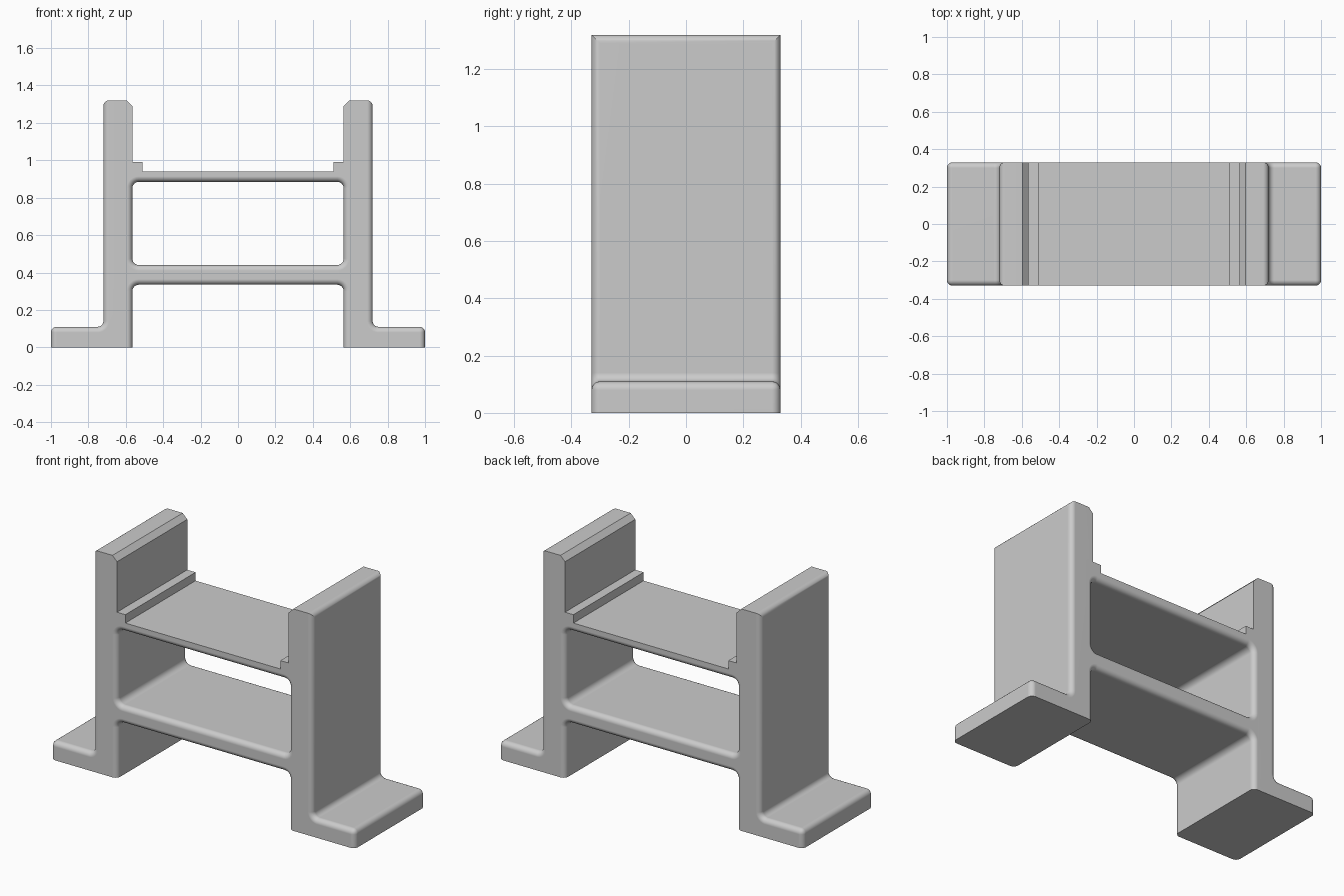
import bpy
import bmesh
from math import sin, cos, pi, radians
from mathutils import Vector

if "Cube" in bpy.data.objects:
    bpy.data.objects.remove(bpy.data.objects["Cube"])

HALF_DEPTH = 0.33
ROUND = 0.03
ARC_STEPS = 6

# One flat grey for the whole casting
grey = bpy.data.materials.new("plain grey")
grey.use_nodes = True
colour = (0.6, 0.6, 0.6, 1)
grey.diffuse_color = colour
grey.node_tree.nodes["Principled BSDF"].inputs["Base Color"].default_value = colour

# Half section: x, z, fillet radius, whether the face edge that follows is rounded
SECTION = [
    (0, 0.94, 0, False),          # upper shelf and ledge
    (0.51, 0.94, 0, False),
    (0.51, 0.99, 0, False),
    (0.565, 0.99, 0, False),
    (0.565, 1.29, 0, False),      # chamfered post top
    (0.595, 1.32, 0, False),
    (0.72, 1.32, 0, True),        # outer wall and foot
    (0.72, 0.11, 0.03, True),
    (1, 0.11, 0, True),
    (1, 0, 0, False),
    (0.565, 0, 0, True),          # inside of the leg
    (0.565, 0.335, 0.035, True),
    (0, 0.335, 0, False),
    (0, 0.44, 0, True),           # window
    (0.565, 0.44, 0.035, True),
    (0.565, 0.885, 0.035, True),
    (0, 0.885, 0, False),
]
ROUNDED_CORNERS = [(0.72, 1.32), (1, 0.11)]


def section_points():
    """Expand the section's fillets into short arcs."""
    result = []
    for i, (x, z, r, rounded) in enumerate(SECTION):
        p = Vector((x, z))
        if r == 0:
            result.append((p, rounded))
            continue
        before = Vector(SECTION[i - 1][:2])
        after = Vector(SECTION[(i + 1) % len(SECTION)][:2])
        d1, d2 = (before - p).normalized(), (after - p).normalized()
        for k in range(ARC_STEPS + 1):
            t = pi / 2 * k / ARC_STEPS
            result.append((p + r * (d1 * (1 - sin(t)) + d2 * (1 - cos(t))), rounded))
    return result


def build_half():
    bm = bmesh.new()
    points = section_points()
    front, back = [[bm.verts.new((p.x, y, p.y)) for p, _ in points]
                   for y in (-HALF_DEPTH, HALF_DEPTH)]
    bm.faces.new(front)
    bm.faces.new(back[::-1])
    to_round = []
    for i, (p, rounded) in enumerate(points):
        j = (i + 1) % len(points)
        # Leave the middle open for the mirror
        if p.x > 0 or points[j][0].x > 0:
            bm.faces.new((front[i], back[i], back[j], front[j]))
        if rounded:
            to_round += [bm.edges.get((ring[i], ring[j])) for ring in (front, back)]
    for i, (p, _) in enumerate(points):
        if any((p - Vector(c)).length < 0.001 for c in ROUNDED_CORNERS):
            to_round.append(bm.edges.get((front[i], back[i])))
    bmesh.ops.recalc_face_normals(bm, faces=bm.faces)
    bmesh.ops.bevel(bm, geom=to_round, offset=ROUND, offset_type='OFFSET',
                    segments=5, profile=0.5, affect='EDGES', clamp_overlap=False)
    bmesh.ops.recalc_face_normals(bm, faces=bm.faces)
    mesh = bpy.data.meshes.new("stand_frame")
    bm.to_mesh(mesh)
    bm.free()
    return mesh


# Stand frame, mirrored across the middle
frame = bpy.data.objects.new("stand_frame", build_half())
bpy.context.collection.objects.link(frame)
frame.data.materials.append(grey)
mirror = frame.modifiers.new("mirror", 'MIRROR')
mirror.use_clip = True
mirror.merge_threshold = 0.001

bpy.ops.object.select_all(action='DESELECT')
frame.select_set(True)
bpy.context.view_layer.objects.active = frame
bpy.ops.object.shade_smooth_by_angle(angle=radians(30))
normals = frame.modifiers.new("flat faces", 'WEIGHTED_NORMAL')
normals.keep_sharp = True
